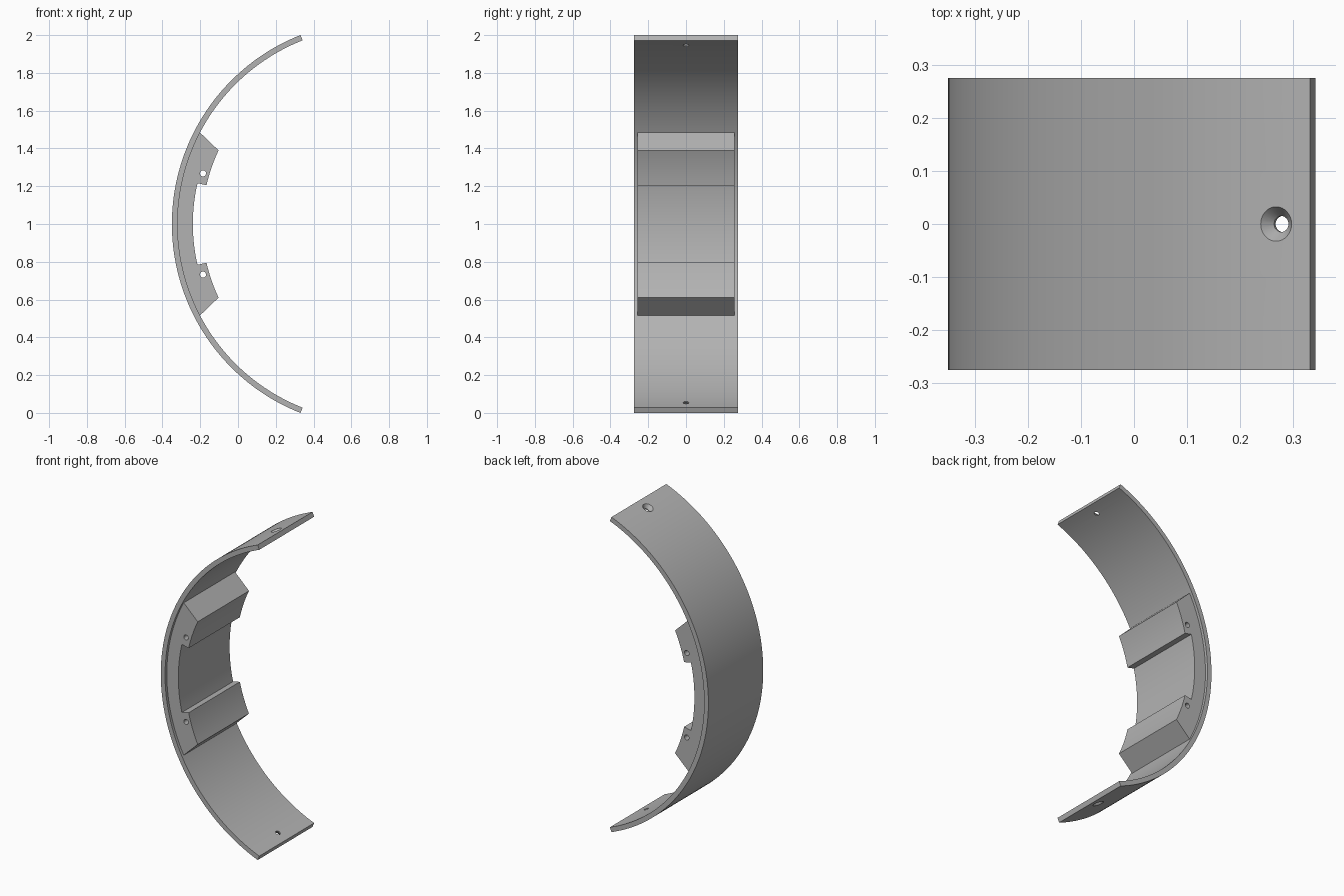
import bpy, bmesh
from math import sin, cos, radians
from mathutils import Vector

cube = bpy.data.objects.get("Cube")
if cube:
    bpy.data.objects.remove(cube, do_unlink=True)

CX, CZ = 0.725, 1.0            # centre of the arcs
R_OUT, R_IN = 1.075, 1.045     # shell radii
R_PAD, R_LUG = 0.964, 0.915    # inner radii of the pad and its lugs
END, HOLE = 68.5, 64.8         # shell end and screw hole angles

grey = bpy.data.materials.new("grey")
grey.use_nodes = True
grey.diffuse_color = (0.45, 0.45, 0.45, 1)
grey.node_tree.nodes["Principled BSDF"].inputs["Base Color"].default_value = grey.diffuse_color


def polar(r, deg):
    return (CX - r * cos(radians(deg)), CZ + r * sin(radians(deg)))


def arc(r, a, b, n):
    return [polar(r, a + (b - a) * i / n) for i in range(n + 1)]


def make_object(name, bm):
    bmesh.ops.recalc_face_normals(bm, faces=bm.faces)
    mesh = bpy.data.meshes.new(name)
    bm.to_mesh(mesh)
    bm.free()
    mesh.materials.append(grey)
    obj = bpy.data.objects.new(name, mesh)
    bpy.context.collection.objects.link(obj)
    return obj


def extrude_profile(name, points, half_width):
    bm = bmesh.new()
    face = bm.faces.new([bm.verts.new((x, -half_width, z)) for x, z in points])
    side = bmesh.ops.extrude_face_region(bm, geom=[face])["geom"]
    verts = [v for v in side if isinstance(v, bmesh.types.BMVert)]
    bmesh.ops.translate(bm, verts=verts, vec=(0, 2 * half_width, 0))
    return make_object(name, bm)


def cutter(name, centre, axis, r1, r2, depth):
    bm = bmesh.new()
    bmesh.ops.create_cone(bm, cap_ends=True, segments=32, radius1=r1, radius2=r2, depth=depth)
    obj = make_object(name, bm)
    obj.location = centre
    obj.rotation_mode = 'QUATERNION'
    obj.rotation_quaternion = Vector(axis).to_track_quat('Z', 'Y')
    obj.hide_render = True
    return obj


def cut_and_smooth(obj, cutters):
    bpy.ops.object.select_all(action='DESELECT')
    bpy.context.view_layer.objects.active = obj
    obj.select_set(True)
    for c in cutters:
        mod = obj.modifiers.new("hole", 'BOOLEAN')
        mod.operation, mod.solver, mod.object = 'DIFFERENCE', 'EXACT', c
        bpy.ops.object.modifier_apply(modifier=mod.name)
    for c in cutters:
        bpy.data.objects.remove(c, do_unlink=True)
    bpy.ops.object.shade_smooth_by_angle(angle=radians(20))


# Curved outer shell with a countersunk screw hole near each end
shell = extrude_profile("curved_shell", arc(R_OUT, -END, END, 96) + arc(R_IN, END, -END, 96), 0.275)
holes = []
for s in (-1, 1):
    axis = Vector((-cos(radians(HOLE)), 0, s * sin(radians(HOLE))))
    middle = Vector((CX, 0, CZ))
    holes.append(cutter("screw_cutter", middle + axis * 1.06, axis, 0.015, 0.015, 0.2))
    holes.append(cutter("countersink_cutter", middle + axis * 1.067, axis, 0.0145, 0.0385, 0.032))
cut_and_smooth(shell, holes)

# Inner pad: thin in the middle, with a thicker angled lug at each end
tip, crest, step = 27.6, 25.2, 12.95
profile = (arc(R_IN + 0.001, -tip, tip, 40) + arc(R_LUG, crest, step, 10)
           + arc(R_PAD, step, -step, 20) + arc(R_LUG, -step, -crest, 10))
pad = extrude_profile("inner_pad", profile, 0.257)
cut_and_smooth(pad, [cutter("pin_cutter", (-0.185, 0, CZ + s * 0.268), (0, 1, 0), 0.016, 0.016, 1)
                     for s in (-1, 1)])
